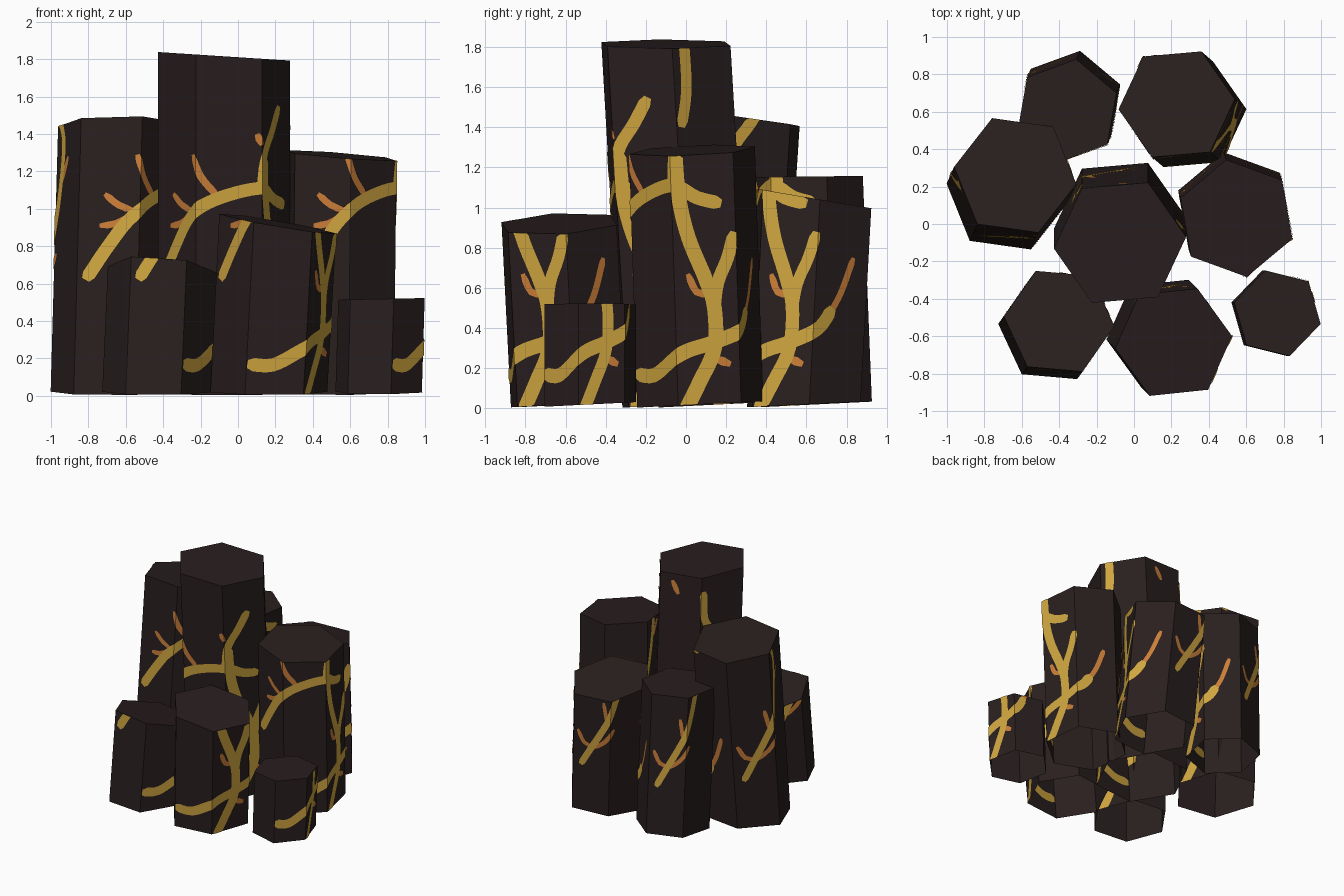
import bpy, bmesh, math
from mathutils import Vector

if "Cube" in bpy.data.objects:
    bpy.data.objects.remove(bpy.data.objects["Cube"])


def material(name, rgb):
    m = bpy.data.materials.new(name)
    m.diffuse_color = (*rgb, 1)
    m.use_nodes = True
    m.node_tree.nodes["Principled BSDF"].inputs["Base Color"].default_value = m.diffuse_color
    return m


STONE = material("dark basalt", (0.0225, 0.0135, 0.0135))
GOLD = material("gold vein", (0.63, 0.38, 0.05))
ORANGE = material("orange vein", (0.60, 0.21, 0.04))

# name: top centre, bottom centre, radius, turn, top height, top slope in x and y
COLUMNS = {
    "centre_column": ((-.075, -.10), (-.075, .005), .355, 5, 1.815, -.065, 0),
    "left_column": ((-.635, .26), (-.675, .17), .33, 52, 1.45, .01, -.14),
    "back_left_column": ((-.357, .605), (-.337, .65), .28, 20, 1.155, 0, .01),
    "back_right_column": ((.228, .64), (.29, .587), .312, 5, 1.045, 0, -.17),
    "right_column": ((.548, .03), (.535, .07), .318, 40, 1.285, -.08, .045),
    "front_left_column": ((-.40, -.52), (-.43, -.56), .297, 55, .674, -.085, -.23),
    "front_column": ((.212, -.632), (.165, -.585), .314, 6, .92, -.17, .05),
    "front_right_column": ((.767, -.477), (.752, -.477), .238, 46, .518, .02, 0),
}

# vein paths shared by all columns: (side number, height) points and width
LOWER_VEIN = ([(4.02, .17), (4.45, .165), (4.9, .24), (5.2, .29), (5.6, .33), (6.1, .40), (6.35, .50)], .072)
TRUNK = ([(5.08, 1.28), (5.12, 1.05), (5.25, .85), (5.5, .64), (5.62, .5), (5.6, .3), (5.35, .13),
          (5.1, -.02)], .072)
GOLD_VEINS = [
    ([(3.15, .62), (3.5, .80), (3.85, .95), (4.3, 1.05), (5.0, 1.11), (5.4, 1.05), (5.78, 1.02)], .068),
    ([(5.0, 1.08), (5.08, 1.28), (5.35, 1.42), (5.58, 1.55)], .06),
    TRUNK,
    ([(5.97, .88), (5.85, .75), (5.68, .62), (5.6, .45)], .062),
    LOWER_VEIN,
    ([(1.22, .42), (1.5, .58), (1.75, .72), (2.0, .88), (2.2, 1.1), (2.3, 1.35), (2.1, 1.5), (2.05, 1.72)], .052),
    ([(6.2, 1.9), (6.2, 1.6), (6.08, 1.4)], .055),
]
ORANGE_VEINS = [
    ([(3.35, .91), (3.6, .92), (3.9, .97)], .036),
    ([(3.42, 1.08), (3.65, 1.02), (3.9, .99)], .036),
    ([(3.93, 1.29), (4.08, 1.17), (4.32, 1.07)], .036),
    ([(4.92, 1.40), (5.0, 1.34)], .04),
    ([(6.3, .47), (6.5, .58), (6.7, .75)], .036),
    ([(5.22, .67), (5.35, .58), (5.55, .57)], .036),
    ([(5.6, .25), (5.85, .22)], .045),
    ([(1.12, .71), (1.3, .61), (1.55, .59)], .034),
    ([(1.55, .58), (1.85, .65), (2.1, .76)], .034),
    ([(1.9, .82), (1.8, .98)], .032),
    ([(2.5, 1.28), (2.28, 1.15)], .032),
    ([(1.3, 1.76), (1.45, 1.66)], .04),
]
SIDE = 0.31  # typical width of one column side


def ring(spec, extra=0.0):
    """Six bottom and six top corners of a column, grown outwards by extra."""
    (tx, ty), (bx, by), r, turn, h, sx, sy = spec
    low, high = [], []
    for k in range(6):
        a = math.radians(turn + 60 * k)
        dx, dy = r * math.cos(a), r * math.sin(a)
        g = 1 + extra / r
        low.append(Vector((bx + dx * g, by + dy * g, .02 + .05 * dy)))
        high.append(Vector((tx + dx * g, ty + dy * g, h + sx * dx + sy * dy)))
    return low, high


def make_object(name, bm, mats):
    me = bpy.data.meshes.new(name)
    bm.to_mesh(me)
    bm.free()
    for m in mats:
        me.materials.append(m)
    ob = bpy.data.objects.new(name, me)
    bpy.context.collection.objects.link(ob)


def resample(pts, step=.03):
    """Smooth path through the points, in metres along the unrolled side."""
    p = [Vector((u * SIDE, z)) for u, z in pts]
    p = [2 * p[0] - p[1]] + p + [2 * p[-1] - p[-2]]
    out = []
    for a, b, c, d in zip(p, p[1:], p[2:], p[3:]):
        n = max(2, int((c - b).length / step))
        for i in range(n):
            t = i / n
            out.append(.5 * (2 * b + (c - a) * t + (2 * a - 5 * b + 4 * c - d) * t * t
                             + (3 * b - a - 3 * c + d) * t ** 3))
    return out + [p[-2]]


def add_strip(bm, pts, width, index):
    """Flat ribbon in unrolled space with narrowed ends."""
    path = resample(pts)
    last = len(path) - 1
    prev = None
    for i, p in enumerate(path):
        t = (path[min(i + 1, last)] - path[max(i - 1, 0)]).normalized()
        w = width / 2 * (.6 if i in (0, last) else 1)
        n = Vector((-t.y, t.x)) * w
        # the layer number rides in z until the ribbon is wrapped
        pair = [bm.verts.new(((q.x / SIDE), q.y, index)) for q in (p - n, p + n)]
        if prev:
            f = bm.faces.new((prev[0], pair[0], pair[1], prev[1]))
            f.material_index = index
        prev = pair


def wrap(bm, spec, layers):
    """Cut ribbons at the column corners, trim at the ends, lay them on the sides."""
    for k in range(1, 8):
        bmesh.ops.bisect_plane(bm, geom=bm.verts[:] + bm.edges[:] + bm.faces[:],
                               plane_co=(k, 0, 0), plane_no=(1, 0, 0), dist=1e-5)
    rings = [ring(spec, extra) for extra in layers]

    def edge(v):
        low, high = rings[round(v.co.z)]
        k = math.floor(v.co.x + 1e-6)
        f = v.co.x - k
        return low[k % 6].lerp(low[(k + 1) % 6], f), high[k % 6].lerp(high[(k + 1) % 6], f)

    ends = {v: edge(v) for v in bm.verts}
    gone = [f for f in bm.faces
            if all(v.co.y >= ends[v][1].z for v in f.verts)
            or all(v.co.y <= ends[v][0].z for v in f.verts)]
    for v, (lo, hi) in ends.items():
        t = (v.co.y - lo.z) / (hi.z - lo.z)
        v.co = lo.lerp(hi, min(1, max(0, t)))
    bmesh.ops.delete(bm, geom=gone, context='FACES')


for name, spec in COLUMNS.items():
    # hexagonal stone shaft, open underneath
    bm = bmesh.new()
    low, high = ring(spec)
    lo = [bm.verts.new(c) for c in low]
    hi = [bm.verts.new(c) for c in high]
    bm.faces.new(hi)
    for k in range(6):
        j = (k + 1) % 6
        bm.faces.new((lo[k], lo[j], hi[j], hi[k]))
    make_object(name, bm, [STONE])

    # thin veins on its sides
    bm = bmesh.new()
    for index, veins in enumerate((GOLD_VEINS, ORANGE_VEINS)):
        for pts, width in veins:
            add_strip(bm, pts, width, index)
    wrap(bm, spec, (.005, .0035))
    make_object(name + "_veins", bm, [GOLD, ORANGE])

    # lowest veins, also showing inside the open shaft
    bm = bmesh.new()
    for pts, width in (LOWER_VEIN, TRUNK):
        add_strip(bm, pts, width, 0)
    wrap(bm, spec, (-.004,))
    bmesh.ops.reverse_faces(bm, faces=bm.faces[:])
    make_object(name + "_inner_veins", bm, [GOLD])
